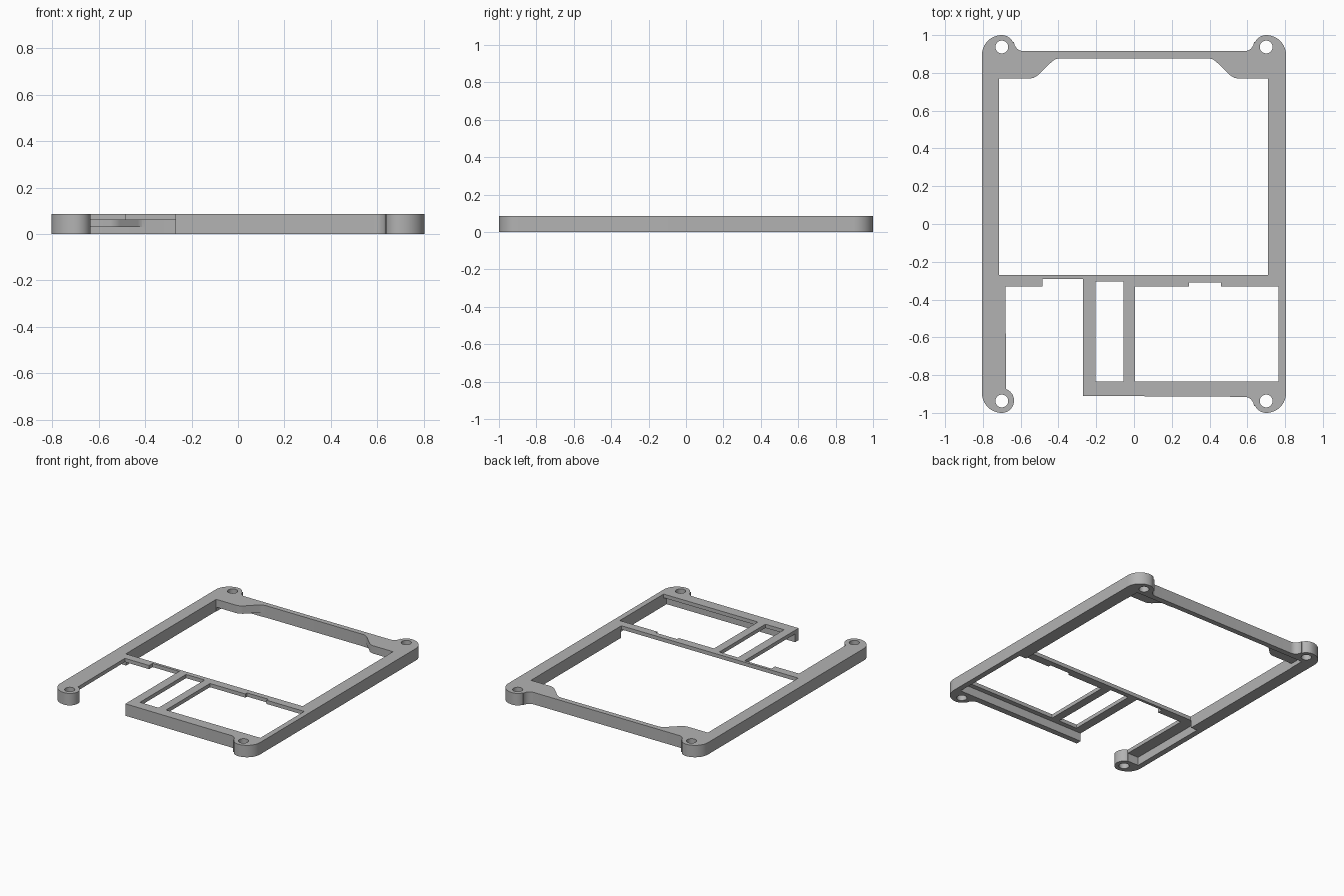
import bpy, bmesh
from math import sin, cos, radians

cube = bpy.data.objects.get("Cube")
if cube:
    bpy.data.objects.remove(cube, do_unlink=True)

TOP = 0.087     # overall height
LEDGE = 0.06    # underside of the thin crossbars

grey = bpy.data.materials.new("mid grey")
grey.use_nodes = True
colour = (0.45, 0.45, 0.45, 1)
grey.diffuse_color = colour
grey.node_tree.nodes["Principled BSDF"].inputs["Base Color"].default_value = colour


def arc(cx, cy, r, start, end, n=12):
    angles = [radians(start + (end - start) * i / n) for i in range(n + 1)]
    return [(cx + r * cos(a), cy + r * sin(a)) for a in angles]


def mirror(points, sx, sy):
    return [(x * sx, y * sy) for x, y in points]


def prism(name, points, z0, z1):
    bm = bmesh.new()
    face = bm.faces.new([bm.verts.new((x, y, z0)) for x, y in points])
    up = bmesh.ops.extrude_face_region(bm, geom=[face])["geom"]
    for v in up:
        if isinstance(v, bmesh.types.BMVert):
            v.co.z = z1
    bmesh.ops.recalc_face_normals(bm, faces=bm.faces)
    mesh = bpy.data.meshes.new(name)
    bm.to_mesh(mesh)
    bm.free()
    mesh.materials.append(grey)
    obj = bpy.data.objects.new(name, mesh)
    bpy.context.collection.objects.link(obj)
    return obj


def rect(x0, y0, x1, y1):
    return [(x0, y0), (x1, y0), (x1, y1), (x0, y1)]


# Rounded corner with screw boss and fillet, running from the side to the back
corner = (arc(0.70, 0.895, 0.105, 0, 90)
          + arc(0.70, 0.935, 0.065, 90, 155)[1:]
          + arc(0.585, 0.965, 0.05, 0, -90, 8))
free_end = (arc(-0.70, -0.895, 0.105, 180, 270)
            + arc(-0.70, -0.935, 0.065, 270, 430, 20)[1:])

# Outer outline with the open bay at the front right
outline = ([(-0.27, -0.91)] + mirror(corner, 1, -1)[::-1] + corner
           + mirror(corner, -1, 1)[::-1] + free_end
           + [(-0.68, -0.33), (-0.485, -0.33), (-0.485, -0.29), (-0.27, -0.29)])
frame = prism("frame", outline, 0, TOP)

# Main window with sloped corner gussets
gusset = [(0.71, 0.77), (0.55, 0.77), (0.53, 0.774), (0.51, 0.787),
          (0.432, 0.862), (0.415, 0.873), (0.395, 0.877)]
main_window = ([(-0.715, -0.27), (0.71, -0.27)] + gusset
               + mirror(gusset, -1, 1)[:0:-1] + [(-0.715, 0.77)])
notched_window = [(0.005, -0.835), (0.765, -0.835), (0.765, -0.33), (0.46, -0.33),
                  (0.46, -0.31), (0.29, -0.31), (0.29, -0.33), (0.005, -0.33)]

cutters = [
    prism("main_window_cutter", main_window, -0.1, 0.2),
    prism("narrow_window_cutter", rect(-0.205, -0.835, -0.055, -0.305), -0.1, 0.2),
    prism("notched_window_cutter", notched_window, -0.1, 0.2),
    # Recesses below the crossbars and the gussets
    prism("bay_recess_cutter", rect(-0.765, -0.87, 0.765, -0.265), -0.1, LEDGE),
    prism("gusset_recess_cutter", rect(-0.712, 0.7, 0.707, 0.874), -0.1, 0.03),
]
# Screw holes
for sx in (-1, 1):
    for sy in (-1, 1):
        hole = arc(0.70 * sx, 0.937 * sy, 0.034, 0, 360, 32)[:-1]
        cutters.append(prism("screw_hole_cutter", hole, -0.1, 0.2))

bpy.ops.object.select_all(action="DESELECT")
frame.select_set(True)
bpy.context.view_layer.objects.active = frame
for cutter in cutters:
    mod = frame.modifiers.new("cut", "BOOLEAN")
    mod.operation = "DIFFERENCE"
    mod.solver = "EXACT"
    mod.object = cutter
    bpy.ops.object.modifier_apply(modifier=mod.name)
    bpy.data.objects.remove(cutter, do_unlink=True)

bpy.ops.object.shade_smooth_by_angle(angle=radians(30))
